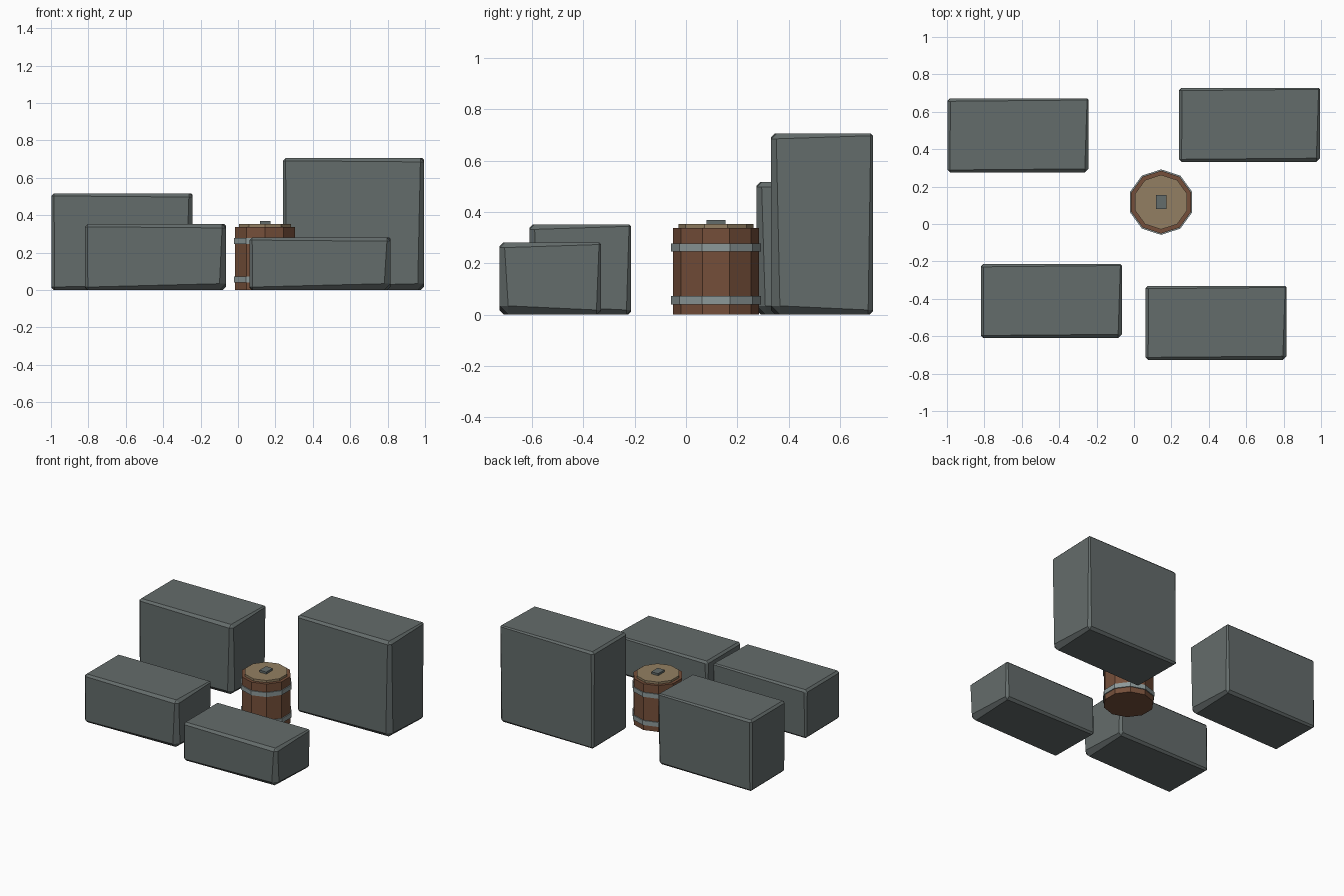
import bpy, bmesh, math
from itertools import product

if "Cube" in bpy.data.objects:
    bpy.data.objects.remove(bpy.data.objects["Cube"])


def material(name, rgb):
    m = bpy.data.materials.new(name)
    m.diffuse_color = (*rgb, 1)
    m.use_nodes = True
    m.node_tree.nodes["Principled BSDF"].inputs["Base Color"].default_value = m.diffuse_color
    return m


STONE = material("grey_stone", (0.127, 0.150, 0.147))
WOOD = material("brown_wood", (0.178, 0.078, 0.042))
PALE = material("pale_wood", (0.290, 0.212, 0.122))
METAL = material("light_metal", (0.265, 0.315, 0.315))


def finish(bm, name, mat):
    bmesh.ops.recalc_face_normals(bm, faces=bm.faces)
    me = bpy.data.meshes.new(name)
    bm.to_mesh(me)
    bm.free()
    me.materials.append(mat)
    ob = bpy.data.objects.new(name, me)
    bpy.context.collection.objects.link(ob)
    return ob


# Rough-cut block: each corner is chipped by its own amount
CHIP = {(1, -1, -1): 0.034, (1, -1, 1): 0.02, (1, 1, -1): 0.018, (1, 1, 1): 0.008,
        (-1, -1, 1): 0.014, (-1, -1, -1): 0.016, (-1, 1, 1): 0.015, (-1, 1, -1): 0.012}


def stone_block(name, cx, cy, height):
    half = (0.377, 0.198, height / 2)
    bm = bmesh.new()
    for s in product((-1, 1), repeat=3):
        for axis in range(3):
            p = [s[i] * (half[i] - (0 if i == axis else CHIP[s])) for i in range(3)]
            bm.verts.new((cx + p[0], cy + p[1], height / 2 + p[2]))
    bmesh.ops.convex_hull(bm, input=bm.verts)
    bmesh.ops.dissolve_limit(bm, angle_limit=0.01, verts=bm.verts, edges=bm.edges)
    return finish(bm, name, STONE)


stone_block("back_left_stone", -0.620, 0.473, 0.517)
stone_block("back_right_stone", 0.618, 0.530, 0.705)
stone_block("front_left_stone", -0.442, -0.412, 0.352)
stone_block("front_right_stone", 0.439, -0.529, 0.281)

# Ten-sided barrel, corners pointing along y
BX, BY = 0.145, 0.117


def lathe(name, profile, mat, closed=False):
    """Spin (radius, z) points in ten flat steps; open profiles get end caps."""
    bm = bmesh.new()
    rings = []
    for r, z in profile:
        angles = [math.pi / 2 + math.tau * i / 10 for i in range(10)]
        rings.append([bm.verts.new((BX + r * math.cos(a), BY + r * math.sin(a), z))
                      for a in angles])
    pairs = list(zip(rings, rings[1:]))
    if closed:
        pairs.append((rings[-1], rings[0]))
    else:
        bm.faces.new(rings[0])
        bm.faces.new(rings[-1])
    for lo, hi in pairs:
        for i in range(10):
            j = (i + 1) % 10
            bm.faces.new((lo[i], lo[j], hi[j], hi[i]))
    return finish(bm, name, mat)


lathe("barrel_body", [(0.168, 0), (0.168, 0.337)], WOOD)
lathe("barrel_lid", [(0.146, 0.33), (0.146, 0.353)], PALE)
for label, z0, z1 in (("lower", 0.039, 0.072), ("upper", 0.245, 0.277)):
    lathe(label + "_hoop", [(0.160, z0), (0.175, z0), (0.175, z1), (0.160, z1)], METAL, True)

# Small lid handle
bm = bmesh.new()
bmesh.ops.create_cube(bm, size=1)
for v in bm.verts:
    v.co = (BX + v.co.x * 0.055, BY + v.co.y * 0.074, 0.359 + v.co.z * 0.018)
finish(bm, "lid_handle", STONE)
